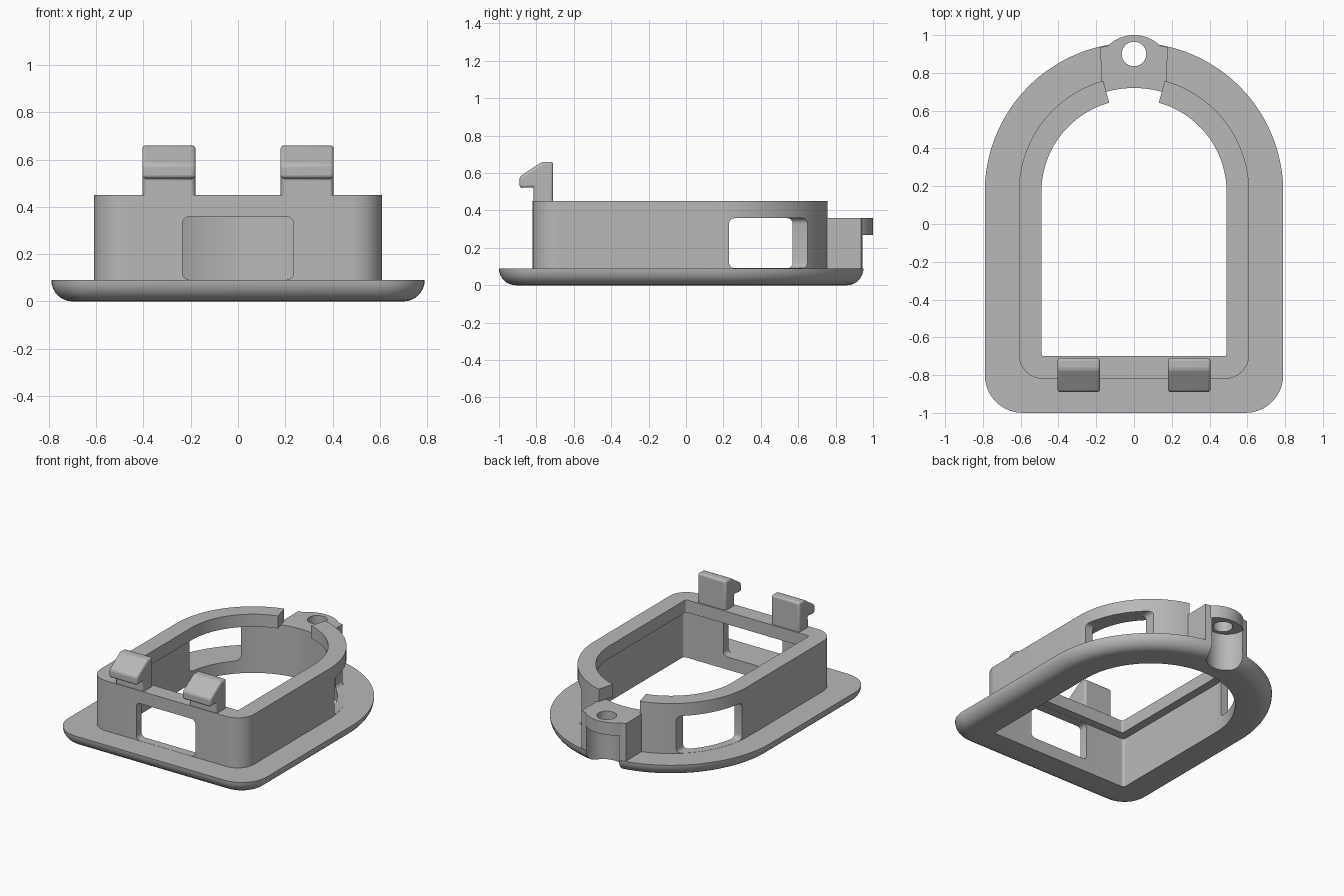
import bpy
import bmesh
from math import sin, cos, pi, radians

cube = bpy.data.objects.get("Cube")
if cube:
    bpy.data.objects.remove(cube, do_unlink=True)

ARCH_Y = 0.17      # centre of the arched end
FLANGE_TOP = 0.09
LIP_Z = 0.36
RIM_Z = 0.45

grey = bpy.data.materials.new("plain_grey")
grey.use_nodes = True
grey.diffuse_color = (0.48, 0.48, 0.48, 1)
grey.node_tree.nodes["Principled BSDF"].inputs["Base Color"].default_value = grey.diffuse_color


def make_object(name, bm):
    bmesh.ops.recalc_face_normals(bm, faces=bm.faces)
    mesh = bpy.data.meshes.new(name)
    bm.to_mesh(mesh)
    bm.free()
    mesh.materials.append(grey)
    obj = bpy.data.objects.new(name, mesh)
    bpy.context.collection.objects.link(obj)
    return obj


def arc(cx, cy, r, a0, a1, n):
    angles = [radians(a0 + (a1 - a0) * i / n) for i in range(n + 1)]
    return [(cx + r * cos(a), cy + r * sin(a)) for a in angles]


def prism(name, outline, z0, z1):
    bm = bmesh.new()
    face = bm.faces.new([bm.verts.new((x, y, z0)) for x, y in outline])
    bm.normal_update()
    top = bmesh.ops.extrude_face_region(bm, geom=[face], use_keep_orig=True)["geom"]
    verts = [v for v in top if isinstance(v, bmesh.types.BMVert)]
    bmesh.ops.translate(bm, vec=(0, 0, z1 - z0), verts=verts)
    return make_object(name, bm)


def rounded_box(name, x0, x1, y0, y1, z0, z1, r=0.03):
    bm = bmesh.new()
    bmesh.ops.create_cube(bm, size=1)
    for v in bm.verts:
        v.co = ((x0, x1)[v.co.x > 0], (y0, y1)[v.co.y > 0], (z0, z1)[v.co.z > 0])
    bmesh.ops.bevel(bm, geom=bm.edges[:], offset=r, segments=4, profile=0.5, affect='EDGES')
    return make_object(name, bm)


def combine(target, tool, operation):
    tool.hide_render = True
    mod = target.modifiers.new(operation, 'BOOLEAN')
    mod.operation = operation
    mod.solver = 'EXACT'
    mod.object = tool
    bpy.context.view_layer.objects.active = target
    bpy.ops.object.modifier_apply(modifier=mod.name)
    bpy.data.objects.remove(tool, do_unlink=True)


def arch_outline(half, r):
    """Arched outline with two rounded corners at the front."""
    front = -(half + 0.21)
    return (arc(0, ARCH_Y, half, 0, 180, 72)
            + arc(-half + r, front + r, r, 180, 270, 10)
            + arc(half - r, front + r, r, 270, 360, 10))


# Frame: flange, wall and inner lip lofted as one closed section
section = [(0.55, 0, 0.02)]
for i in range(9):
    a = i / 8 * pi / 2
    section.append((0.70 + 0.09 * sin(a), FLANGE_TOP * (1 - cos(a)), 0.11 + 0.09 * sin(a)))
section += [(0.61, FLANGE_TOP, 0.13), (0.61, RIM_Z, 0.13), (0.49, RIM_Z, 0.015),
            (0.49, LIP_Z, 0.015), (0.55, LIP_Z, 0.02)]
bm = bmesh.new()
rings = [[bm.verts.new((x, y, z)) for x, y in arch_outline(half, r)] for half, z, r in section]
for a, b in zip(rings, rings[1:] + rings[:1]):
    for i in range(len(a)):
        j = (i + 1) % len(a)
        bm.faces.new((a[i], a[j], b[j], b[i]))
frame = make_object("frame", bm)

# Window openings in the front and both sides
combine(frame, rounded_box("front_window", -0.235, 0.235, -0.95, -0.65, 0.091, 0.359), 'DIFFERENCE')
for side in (-1, 1):
    x0, x1 = sorted((side * 0.377, side * 0.75))
    combine(frame, rounded_box("side_window", x0, x1, 0.23, 0.8, 0.091, 0.359), 'DIFFERENCE')

# Block at the back that carries the screw tab
block = prism("lug", arc(0, ARCH_Y, 0.786, 77, 103, 10) + arc(0, ARCH_Y, 0.58, 107.5, 72.5, 10), 0.075, LIP_Z)
combine(frame, block, 'UNION')

# Gap in the upper ring above the block
wedge = [(0, ARCH_Y)] + arc(0, ARCH_Y, 0.9, 74.5, 105.5, 4)
combine(frame, prism("ring_gap", wedge, LIP_Z, 0.6), 'DIFFERENCE')

# Concave recess under the tab
recess = arc(0, 0.94, 0.13, 180, 360, 24) + [(0.13, 1.2), (-0.13, 1.2)]
combine(frame, prism("recess", recess, -0.1, 0.27), 'DIFFERENCE')

# Rounded tab and its screw hole
tab = arc(0, 0.8, 0.2, 42, 138, 20) + [(-0.1, 0.76), (0.1, 0.76)]
combine(frame, prism("tab", tab, 0.27, LIP_Z), 'UNION')
combine(frame, prism("screw_hole", arc(0, 0.9, 0.065, 0, 350, 35), 0.2, 0.5), 'DIFFERENCE')

# Snap hooks on the front wall
hook_profile = [(-0.71, 0.42), (-0.71, 0.66), (-0.77, 0.66), (-0.89, 0.58),
                (-0.89, 0.52), (-0.815, 0.525), (-0.815, 0.42)]
parts = [frame]
for side, label in ((1, "left"), (-1, "right")):
    bm = bmesh.new()
    face = bm.faces.new([bm.verts.new((side * 0.18, y, z)) for y, z in hook_profile])
    geom = bmesh.ops.extrude_face_region(bm, geom=[face], use_keep_orig=True)["geom"]
    bmesh.ops.translate(bm, vec=(side * 0.225, 0, 0),
                        verts=[v for v in geom if isinstance(v, bmesh.types.BMVert)])
    hook = make_object(label + "_hook", bm)
    bevel = hook.modifiers.new("soft_edges", 'BEVEL')
    bevel.width = 0.014
    bevel.segments = 3
    parts.append(hook)

# Smooth curves, crisp edges
bpy.context.view_layer.update()
bpy.ops.object.select_all(action='DESELECT')
for obj in parts:
    obj.select_set(True)
bpy.context.view_layer.objects.active = frame
bpy.ops.object.shade_smooth_by_angle(angle=radians(30))
